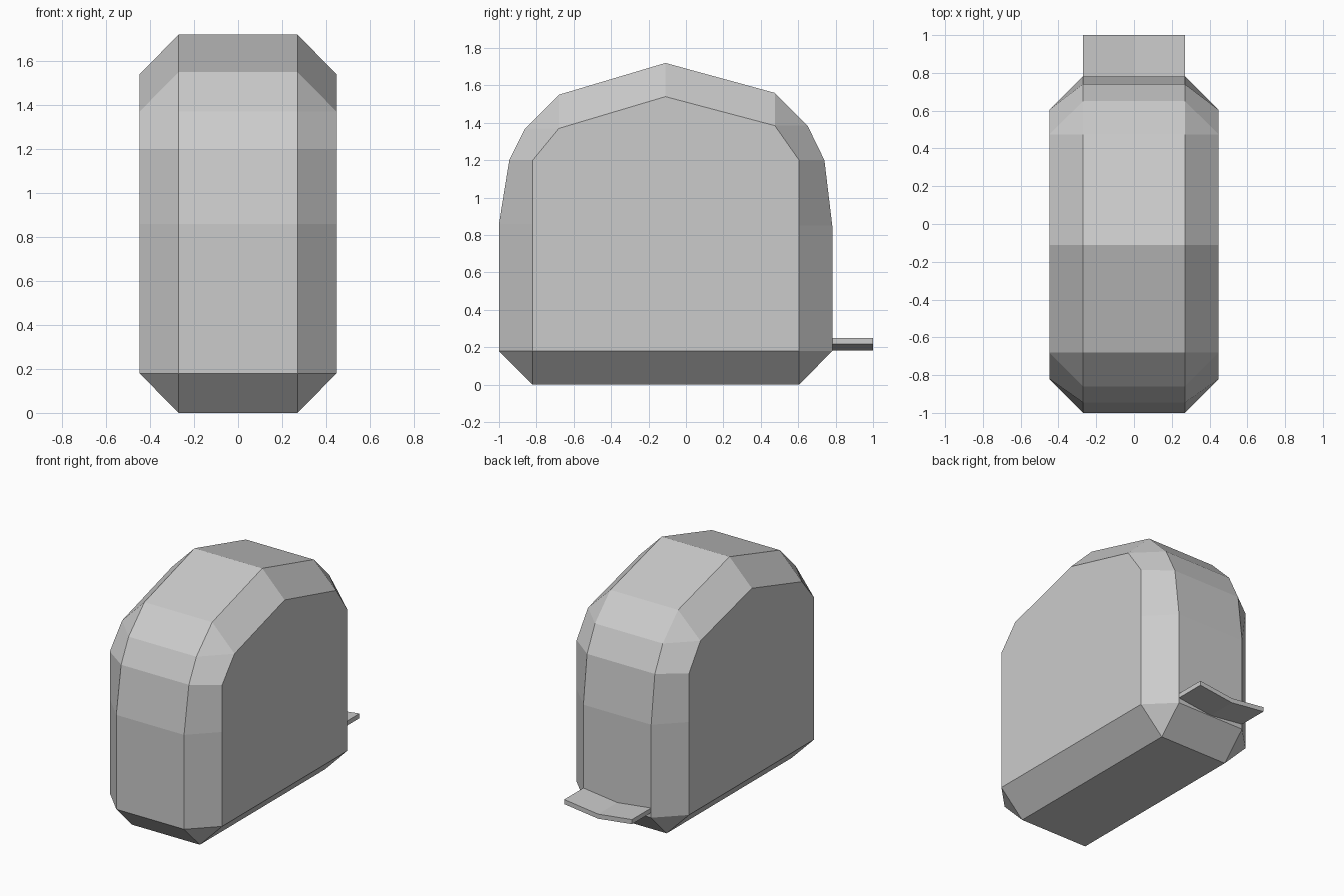
import bpy, bmesh

if "Cube" in bpy.data.objects:
    bpy.data.objects.remove(bpy.data.objects["Cube"])

grey = bpy.data.materials.new("plain grey")
grey.diffuse_color = (0.6, 0.6, 0.6, 1)
grey.use_nodes = True
grey.node_tree.nodes["Principled BSDF"].inputs["Base Color"].default_value = grey.diffuse_color


def finish(name, bm):
    bmesh.ops.remove_doubles(bm, verts=bm.verts, dist=1e-4)
    bmesh.ops.recalc_face_normals(bm, faces=bm.faces)
    mesh = bpy.data.meshes.new(name)
    bm.to_mesh(mesh)
    bm.free()
    mesh.materials.append(grey)
    obj = bpy.data.objects.new(name, mesh)
    bpy.context.collection.objects.link(obj)
    return obj


# Rounded housing: (y, z) of the centre strip, and of the flat side it chamfers to
HALF_STRIP, HALF_WIDTH = 0.27, 0.448
rim = [(-0.82, 0), (-1, 0.18), (-1, 0.86), (-0.945, 1.2), (-0.86, 1.37), (-0.68, 1.55),
       (-0.11, 1.72), (0.475, 1.56), (0.65, 1.385), (0.74, 1.2), (0.782, 0.85),
       (0.782, 0.18), (0.605, 0)]
side = [(-0.82, 0.18), (-0.82, 0.18), (-0.82, 0.86), (-0.82, 1.2), (-0.68, 1.37), (-0.68, 1.37),
        (-0.11, 1.54), (0.475, 1.385), (0.475, 1.385), (0.605, 1.2), (0.605, 0.85),
        (0.605, 0.18), (0.605, 0.18)]

bm = bmesh.new()


def ring(x, points):
    """Vertices of one section; repeated points share a vertex."""
    made = {}
    return [made.setdefault(p, None) or made.update({p: bm.verts.new((x, *p))}) or made[p]
            for p in points]


rings = [ring(-HALF_WIDTH, side), ring(-HALF_STRIP, rim),
         ring(HALF_STRIP, rim), ring(HALF_WIDTH, side)]
n = len(rim)
for a, b in zip(rings, rings[1:]):
    for i in range(n):
        j = (i + 1) % n
        bm.faces.new(list(dict.fromkeys((a[i], a[j], b[j], b[i]))))
for end in (rings[0], rings[3]):
    bm.faces.new(list(dict.fromkeys(end)))
finish("housing", bm)

# Shallow V-shaped tab on the back
bm = bmesh.new()
section = [(-0.27, 0.25), (0, 0.217), (0.27, 0.25), (0.27, 0.217), (0, 0.184), (-0.27, 0.217)]
near, far = [[bm.verts.new((x, y, z)) for x, z in section] for y in (0.78, 1.0)]
for i in range(6):
    j = (i + 1) % 6
    bm.faces.new((near[i], near[j], far[j], far[i]))
for cap in (near, far):
    bm.faces.new((cap[0], cap[1], cap[4], cap[5]))
    bm.faces.new((cap[1], cap[2], cap[3], cap[4]))
finish("back_tab", bm)
